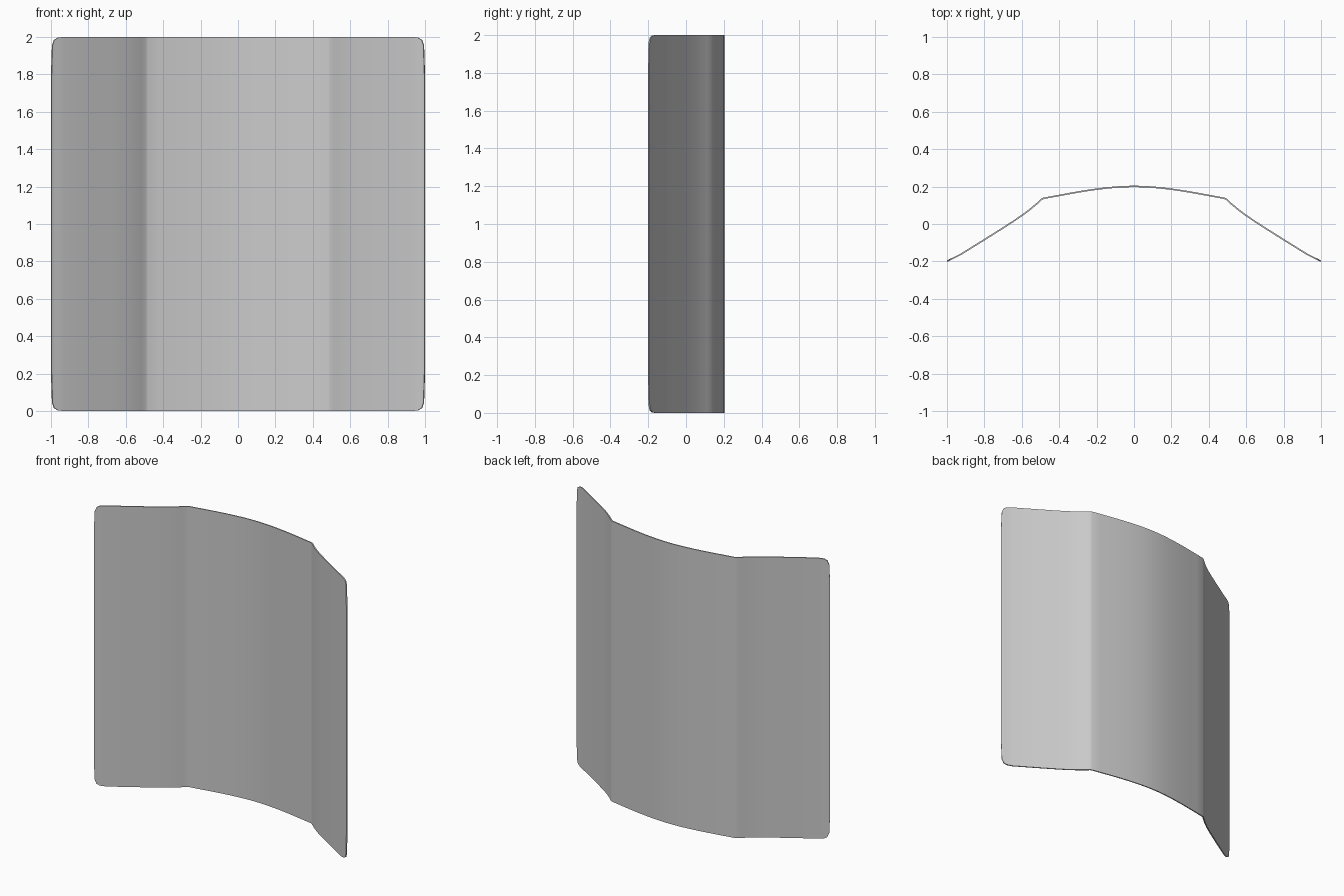
import bpy, bmesh, math

if "Cube" in bpy.data.objects:
    bpy.data.objects.remove(bpy.data.objects["Cube"])

# Half cross-section seen from above (x, y): bowed centre, crease, angled wing
HALF = [(0, 0.201), (0.05, 0.2), (0.1, 0.197), (0.15, 0.192), (0.2, 0.186), (0.25, 0.179),
        (0.3, 0.171), (0.35, 0.162), (0.42, 0.149), (0.485, 0.137), (0.495, 0.132),
        (0.52, 0.109), (0.56, 0.076), (0.6, 0.046), (0.65, 0.012), (0.7, -0.02), (0.8, -0.083),
        (0.93, -0.1635), (0.965, -0.1755 - 0.0055), (0.985, -0.19), (0.995, -0.196), (1.0, -0.199)]
# Rounded corner: how far the end columns are shortened at top and bottom
TRIM = {0.965: 0.004, 0.985: 0.016, 0.995: 0.045, 1.0: 0.2}

profile = [(-x, y) for x, y in reversed(HALF[1:])] + HALF

# Curved sheet
bm = bmesh.new()
columns = []
for x, y in profile:
    t = TRIM.get(abs(x), 0.0)
    columns.append([bm.verts.new((x * 0.998, y, z)) for z in (t, 2.0 - t)])
for a, b in zip(columns, columns[1:]):
    bm.faces.new((a[0], b[0], b[1], a[1]))
mesh = bpy.data.meshes.new("curved_panel")
bm.to_mesh(mesh)
bm.free()
panel = bpy.data.objects.new("curved_panel", mesh)
bpy.context.collection.objects.link(panel)

# Sheet thickness, centred on the profile
solid = panel.modifiers.new("thickness", 'SOLIDIFY')
solid.thickness = 0.008
solid.offset = 0

bpy.context.view_layer.objects.active = panel
panel.select_set(True)
bpy.ops.object.modifier_apply(modifier=solid.name)
bpy.ops.object.shade_smooth_by_angle(angle=math.radians(25))
